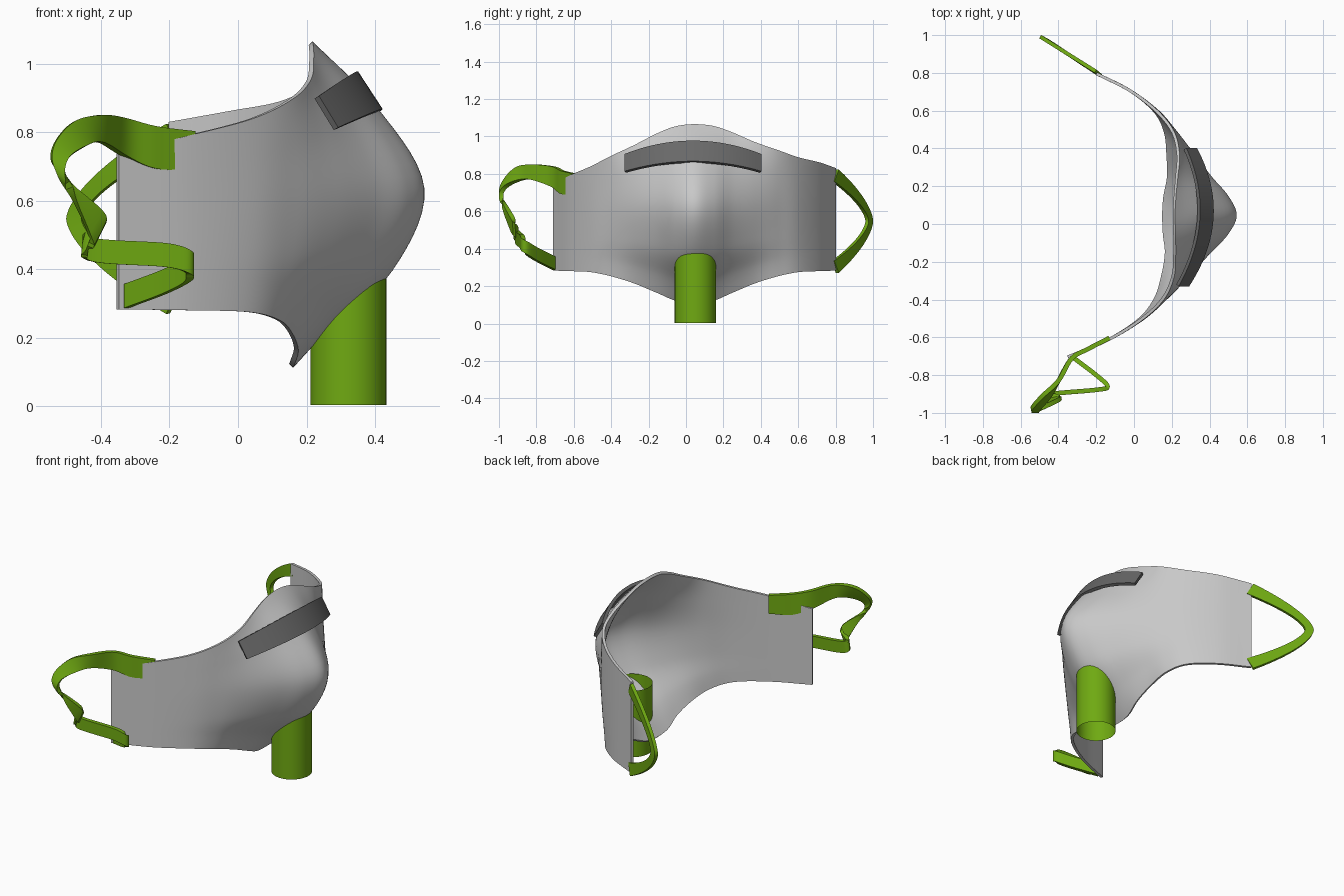
import bpy, math
from mathutils import Vector

if "Cube" in bpy.data.objects:
    bpy.data.objects.remove(bpy.data.objects["Cube"])


def material(name, rgb):
    m = bpy.data.materials.new(name)
    m.diffuse_color = (*rgb, 1)
    m.use_nodes = True
    m.node_tree.nodes["Principled BSDF"].inputs["Base Color"].default_value = m.diffuse_color
    return m


GREY = material("light_grey", (0.58, 0.58, 0.58))
DARK = material("dark_grey", (0.14, 0.14, 0.14))
GREEN = material("leaf_green", (0.16, 0.40, 0.006))


def spline(pts, n):
    """Catmull-Rom curve through tuples of any length, n steps per span."""
    first = tuple(2 * a - b for a, b in zip(pts[0], pts[1]))
    last = tuple(2 * a - b for a, b in zip(pts[-1], pts[-2]))
    ext = [first, *pts, last]
    out = []
    for i in range(len(pts) - 1):
        for k in range(n):
            t = k / n
            out.append(tuple(
                0.5 * (2 * b + (c - a) * t + (2 * a - 5 * b + 4 * c - d) * t * t
                       + (3 * b - a - 3 * c + d) * t ** 3)
                for a, b, c, d in zip(*ext[i:i + 4])))
    return out + [tuple(pts[-1])]


def sheet(name, rows, thick, mat):
    """Thick smooth sheet from a grid of points."""
    n = len(rows[0])
    faces = [(i * n + j, (i + 1) * n + j, (i + 1) * n + j + 1, i * n + j + 1)
             for i in range(len(rows) - 1) for j in range(n - 1)]
    me = bpy.data.meshes.new(name)
    me.from_pydata([p for r in rows for p in r], [], faces)
    me.materials.append(mat)
    ob = bpy.data.objects.new(name, me)
    bpy.context.collection.objects.link(ob)
    bpy.ops.object.select_all(action='DESELECT')
    bpy.context.view_layer.objects.active = ob
    ob.select_set(True)
    mod = ob.modifiers.new("thickness", 'SOLIDIFY')
    mod.thickness, mod.offset = thick, 0
    bpy.ops.object.modifier_apply(modifier=mod.name)
    bpy.ops.object.shade_smooth_by_angle(angle=math.radians(40))


def ribbon(name, stations, thick, mat):
    """Band through stations of (centre, half-width vector)."""
    rows = [[Vector(c) + Vector(w) * s for s in (-1, 0, 1)] for c, w in stations]
    sheet(name, rows, thick, mat)


# Mask shell: half outline mirrored about the nose, then skewed a little
# columns: distance from nose, bottom z, top z, x of bottom rim, middle, top rim
half = [
    (0, .118, 1.06, .155, .536, .212),
    (.1, .127, 1.05, .16, .49, .215),
    (.2, .168, 1.015, .175, .40, .22),
    (.32, .217, .96, .165, .30, .22),
    (.44, .253, .912, .14, .195, .18),
    (.55, .275, .864, .07, .085, .08),
    (.66, .28, .827, -.08, -.08, -.08),
    (.75, .283, .785, -.275, -.275, -.275)]
mirrored = [(-c[0], *c[1:]) for c in half[:0:-1]]
grid = []
for d, zb, zt, xb, xm, xt in spline(mirrored + half, 8):
    skew = d * abs(d)
    zt += .08 * skew
    profile = [(xb, 0), (xb + .28 * (xm - xb), .12), (xb + .76 * (xm - xb), .3),
               (xm, .55), (xt + .57 * (xm - xt), .8), (xt, 1)]
    grid.append(spline([(x + .135 * skew, .046 + d, zb + (zt - zb) * t)
                        for x, t in profile], 7))
sheet("mask_shell", grid, 0.016, GREY)

# Nose bar: curved plate across the bridge
bar = []
for i in range(25):
    s = i / 12 - 1
    q = s * s
    bar.append(((.378 - .1 * q + .02 * s, .037 + .362 * s, .918 - .062 * q),
                (.008 * q - .036, 0, .055 - .009 * q)))
ribbon("nose_bar", bar, 0.018, DARK)

# Twisted near ear loop: centre x, y, z and half-width in x, z
upper = [
    (-.13, -.603, .748, 0, .055),
    (-.24, -.66, .755, 0, .062),
    (-.33, -.712, .785, 0, .055),
    (-.40, -.83, .81, 0, .04),
    (-.465, -.91, .793, -.02, .034),
    (-.52, -.975, .735, -.022, .016),
    (-.51, -.985, .665, -.012, .012),
    (-.41, -.925, .525, .02, .036)]
# lower part is an upright band folded back to the mask corner
lower = [(-.435, -.90, .46), (-.20, -.878, .44), (-.14, -.86, .41),
         (-.20, -.80, .37), (-.325, -.705, .322)]
path = upper + [(*p, 0, .035) for p in lower]
ribbon("near_ear_loop", [((x, y, z), (wx, 0, wz))
                         for x, y, z, wx, wz in spline(path, 8)], 0.024, GREEN)

# Taut far ear loop: pointed arch between the mask's far corners
arch = []
for i in range(41):
    a = 1 - i / 20
    k = abs(a) ** 1.6
    arch.append(((-.475 + .285 * k, .98 - .183 * k, .547 + .245 * a),
                 (-.022 + .008 * k, .012, .032 * a)))
ribbon("far_ear_loop", arch, 0.02, GREEN)

# Breathing tube, open at both ends, dropping from under the nose
bpy.ops.mesh.primitive_cylinder_add(vertices=32, radius=0.111, depth=0.40,
                                    end_fill_type='NOTHING',
                                    location=(0.323, 0.05, 0.203))
tube = bpy.context.object
tube.name = "breathing_tube"
tube.data.materials.append(GREEN)
bpy.ops.object.shade_smooth_by_angle(angle=math.radians(30))
